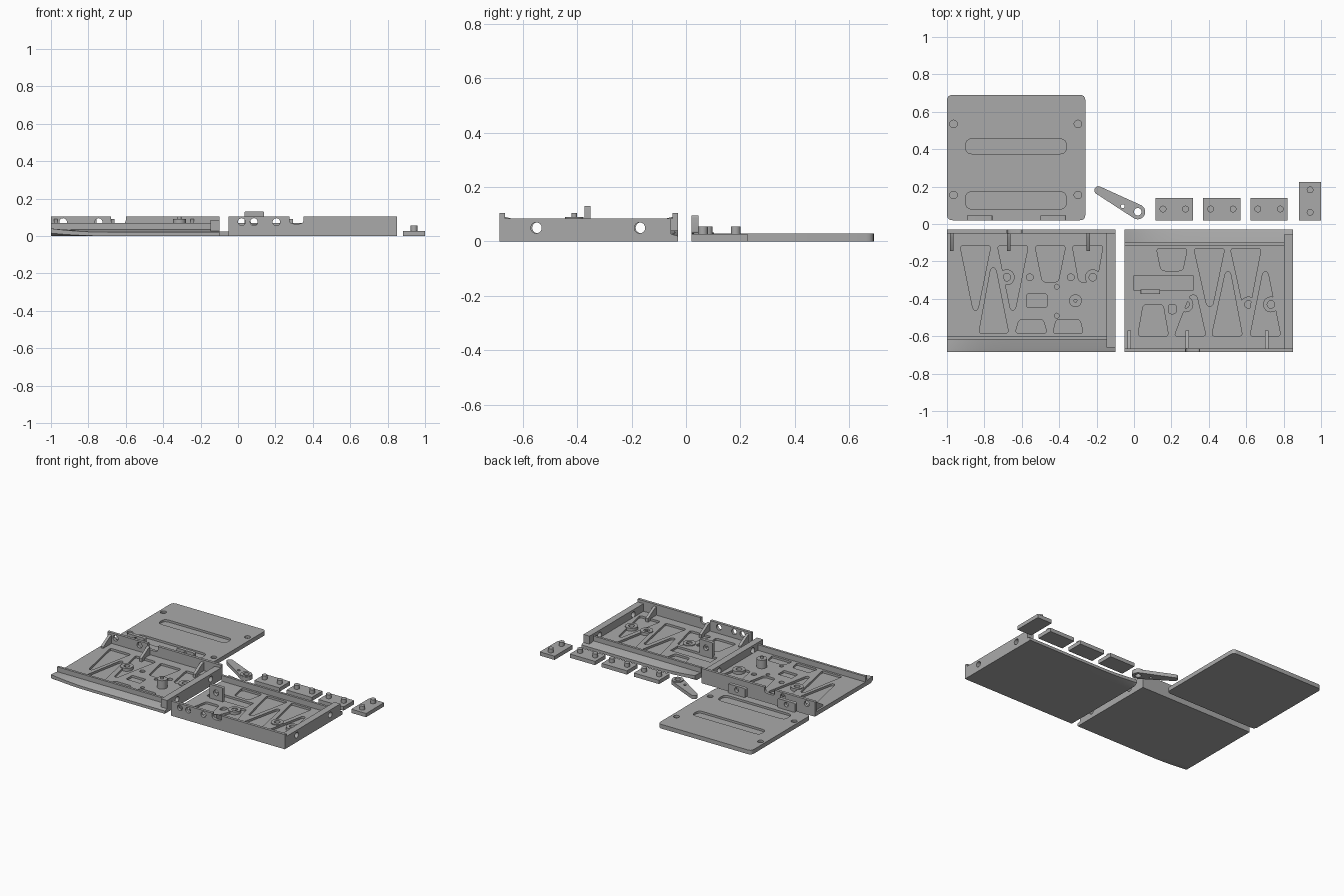
import bpy, bmesh, math
from mathutils import Matrix, Vector

if "Cube" in bpy.data.objects:
    bpy.data.objects.remove(bpy.data.objects["Cube"])

GREY = bpy.data.materials.new("grey_plastic")
GREY.diffuse_color = (0.40, 0.40, 0.40, 1)
GREY.use_nodes = True
GREY.node_tree.nodes["Principled BSDF"].inputs["Base Color"].default_value = GREY.diffuse_color
FRAMES = {  # local x, y, z axes of each drawing plane
    "XY": Matrix(((1, 0, 0), (0, 1, 0), (0, 0, 1))),
    "XZ": Matrix(((1, 0, 0), (0, 0, -1), (0, 1, 0))),
    "YZ": Matrix(((0, 0, 1), (1, 0, 0), (0, 1, 0))),
}


def finish(name, me):
    bm = bmesh.new()
    bm.from_mesh(me)
    bmesh.ops.remove_doubles(bm, verts=bm.verts, dist=1e-5)
    bmesh.ops.recalc_face_normals(bm, faces=bm.faces)
    bm.to_mesh(me)
    bm.free()
    me.polygons.foreach_set("use_smooth", [True] * len(me.polygons))
    me.set_sharp_from_angle(angle=math.radians(30))
    me.materials.clear()
    me.materials.append(GREY)
    ob = bpy.data.objects.new(name, me)
    bpy.context.collection.objects.link(ob)
    return ob


def prism(name, loops, a, b, plane="XY"):
    """Extrude an outline (first loop) with holes between a and b across the plane."""
    cu = bpy.data.curves.new(name, "CURVE")
    cu.dimensions, cu.fill_mode, cu.extrude = "2D", "BOTH", (b - a) / 2
    for loop in loops:
        sp = cu.splines.new("POLY")
        sp.points.add(len(loop) - 1)
        for p, c in zip(sp.points, loop):
            p.co = (c[0], c[1], 0, 1)
        sp.use_cyclic_u = True
    tmp = bpy.data.objects.new("tmp", cu)
    bpy.context.collection.objects.link(tmp)
    dg = bpy.context.evaluated_depsgraph_get()
    me = bpy.data.meshes.new_from_object(tmp.evaluated_get(dg))
    bpy.data.objects.remove(tmp)
    m = FRAMES[plane]
    mid = (a + b) / 2 * (-1 if plane == "XZ" else 1)
    me.transform(Matrix.Translation(m @ Vector((0, 0, mid))) @ m.to_4x4())
    return finish(name, me)


def rect(x0, x1, y0, y1):
    return [(x0, y0), (x1, y0), (x1, y1), (x0, y1)]


def circle(x, y, r, n=24):
    return [(x + r * math.cos(2 * math.pi * i / n), y + r * math.sin(2 * math.pi * i / n))
            for i in range(n)]


def rounded(pts, r, n=5):
    out = []
    for i, p in enumerate(pts):
        p = Vector(p)
        q, s = Vector(pts[i - 1]) - p, Vector(pts[(i + 1) % len(pts)]) - p
        a = p + q.normalized() * min(r, q.length * 0.45)
        b = p + s.normalized() * min(r, s.length * 0.45)
        for k in range(n):
            t = k / (n - 1)
            out.append(tuple(a * (1 - t) ** 2 + p * 2 * t * (1 - t) + b * t * t))
    return out


def trap(xa, xb, ya, xc, xd, yb):
    """Truss pocket: top edge xa..xb at ya, bottom edge xc..xd at yb."""
    return rounded([(xa, ya), (xb, ya), (xd, yb), (xc, yb)], 0.02)


BASE, FLOOR = 0.015, 0.03


def tray(name, x0, fy, pockets, rings, holes, notch, wall_holes, ribs):
    x1 = x0 + 0.9

    def span(v0, v1):
        return sorted((fy(v0), fy(v1)))

    # floor with truss pockets
    ya, yb = span(0.02, 0.59)
    prism(name + "_base", [rect(x0, x1, ya, yb)], 0, BASE)
    prism(name + "_floor", [rect(x0, x1, ya, yb)] + pockets + [circle(*h, 0.018) for h in holes],
          BASE, FLOOR)
    for x, y in rings:
        prism(name + "_screw_ring", [circle(x, y, 0.042), circle(x, y, 0.02)], BASE, FLOOR + 0.006)
    # notched tall wall
    n0, n1 = notch
    dip = rounded([(n0, 0.105), (n0, 0.065), (n1, 0.065), (n1, 0.105)], 0.025)[5:15]
    outline = [(x0, 0), (x0, 0.105), (n0, 0.105)] + dip + [(n1, 0.105), (x1, 0.105), (x1, 0)]
    prism(name + "_tall_wall", [outline] + [circle(x, 0.075, 0.02) for x in wall_holes],
          *span(0, 0.02), "XZ")
    # end wall with two holes
    yc, yd = span(0.02, 0.63)
    prism(name + "_end_wall", [rect(yc, yd, 0, 0.085)] +
          [circle(fy(v), 0.05, 0.02) for v in (0.135, 0.515)], x1 - 0.048, x1, "YZ")
    # low rail and triangular braces
    prism(name + "_low_rail", [rect(x0, x1 - 0.048, FLOOR - 0.01, 0.07)], *span(0.57, 0.587), "XZ")
    for x in ribs:
        prism(name + "_brace", [[(fy(0.02), BASE), (fy(0.02), 0.09), (fy(0.04), 0.085),
                                 (fy(0.115), 0.04), (fy(0.115), BASE)]], x - 0.01, x + 0.01, "YZ")
    # curved lip, lifting toward the open end
    bm = bmesh.new()
    prev = None
    for i in range(13):
        x = x0 + 0.9 * (i / 12) ** 1.5
        k = max(0, 1 - (x - x0) / 0.3) ** 2
        sec = [(0.587, 0), (0.587, 0.035), (0.635, 0.026 + 0.014 * k), (0.655, 0.02 + 0.02 * k),
               (0.655, 0.015 * k), (0.635, 0)]
        ring = [bm.verts.new((x, fy(v), z)) for v, z in sec]
        if prev:
            for j in range(6):
                bm.faces.new((prev[j], prev[j - 1], ring[j - 1], ring[j]))
        if i in (0, 12):
            bm.faces.new(ring)
        prev = ring
    me = bpy.data.meshes.new(name + "_lip")
    bm.to_mesh(me)
    bm.free()
    finish(name + "_lip", me)


# left tray
T = -0.115
tray("left_tray", -1.0, lambda v: -0.03 - v,
     [trap(-0.93, -0.765, T, -0.86, -0.835, -0.46), trap(-0.765, -0.74, -0.235, -0.83, -0.67, -0.585),
      trap(-0.73, -0.565, T, -0.66, -0.635, -0.46), trap(-0.53, -0.365, T, -0.49, -0.405, -0.31),
      trap(-0.33, -0.165, T, -0.295, -0.2, -0.31), trap(-0.615, -0.485, -0.51, -0.635, -0.465, -0.585),
      trap(-0.415, -0.29, -0.51, -0.435, -0.27, -0.585),
      rounded(rect(-0.575, -0.465, -0.445, -0.375), 0.01),
      circle(-0.413, -0.335, 0.013), circle(-0.413, -0.49, 0.013)],
     [(-0.68, -0.285), (-0.22, -0.285)], [(-0.557, -0.285), (-0.338, -0.285)],
     (-0.68, -0.6), (-0.935, -0.745), (-0.975, -0.67, -0.245))
prism("left_tray_post", [circle(-0.313, -0.41, 0.034)], BASE, 0.09)
prism("left_tray_post_pin", [circle(-0.313, -0.41, 0.01)], 0.09, 0.105)

# right tray
T, B = -0.13, -0.6
tray("right_tray", -0.05, lambda v: -0.685 + v,
     [trap(0.12, 0.285, T, 0.145, 0.26, -0.25), trap(0.32, 0.485, T, 0.39, 0.42, -0.44),
      trap(0.515, 0.68, T, 0.59, 0.615, -0.47), trap(0.05, 0.155, -0.43, 0.02, 0.185, B),
      trap(0.3, 0.335, -0.38, 0.215, 0.385, B), trap(0.49, 0.515, -0.255, 0.415, 0.58, B),
      trap(0.69, 0.715, -0.255, 0.62, 0.785, B), rect(0, 0.315, -0.355, -0.275),
      rounded(rect(0.185, 0.225, -0.48, -0.43), 0.015)],
     [(0.275, -0.43), (0.612, -0.43), (0.732, -0.43)], [],
     (0.275, 0.35), (0.02, 0.085, 0.205), (-0.025, 0.285, 0.71))
prism("bearing_block", [rounded(rect(0.035, 0.14, BASE, 0.13), 0.006), circle(0.087, 0.08, 0.02)],
      -0.373, -0.35, "XZ")

# cover plate with two long grooves and four holes
corner_holes = [circle(x, y, 0.02) for x in (-0.965, -0.3) for y in (0.155, 0.535)]
plate = rounded(rect(-1, -0.26, 0.02, 0.69), 0.03)
grooves = [rounded(rect(-0.9, -0.362, a, b), 0.035) for a, b in ((0.08, 0.172), (0.375, 0.455))]
prism("cover_base", [plate], 0, BASE)
prism("cover_top", [plate] + corner_holes + grooves, BASE, FLOOR)
for x in (-0.825, -0.432):
    prism("cover_tab", [rounded(rect(x - 0.068, x + 0.068, FLOOR, 0.095), 0.008),
                        circle(x, 0.068, 0.016)], 0.02, 0.045, "XZ")

# tapered lever with a pivot ring
big, small = Vector((0.02, 0.065)), Vector((-0.19, 0.18))
ang = math.atan2(small.y - big.y, small.x - big.x)
arm = []
for c, r, start in ((big, 0.04, ang + math.pi / 2), (small, 0.022, ang - math.pi / 2)):
    arm += [(c.x + r * math.cos(start + math.pi * i / 12), c.y + r * math.sin(start + math.pi * i / 12))
            for i in range(13)]
prism("lever", [arm, circle(big.x, big.y, 0.02), circle(-0.06, 0.095, 0.01)], 0.0, 0.025)
prism("lever_pivot_ring", [circle(big.x, big.y, 0.038), circle(big.x, big.y, 0.02)], 0.02, 0.032)

# small pads with two pegs each
pads = [(x, x + 0.2, 0.02, 0.14) for x in (0.115, 0.37, 0.622)] + [(0.883, 1.0, 0.02, 0.225)]
for xa, xb, ya, yb in pads:
    prism("pad", [rect(xa, xb, ya, yb)], 0, 0.027)
    cx, cy = (xa + xb) / 2, (ya + yb) / 2
    for s in (-0.06, 0.06):
        px, py = (cx + s, cy) if xb - xa > yb - ya else (cx, cy + s)
        prism("pad_peg", [circle(px, py, 0.018)], 0.027, 0.055)
